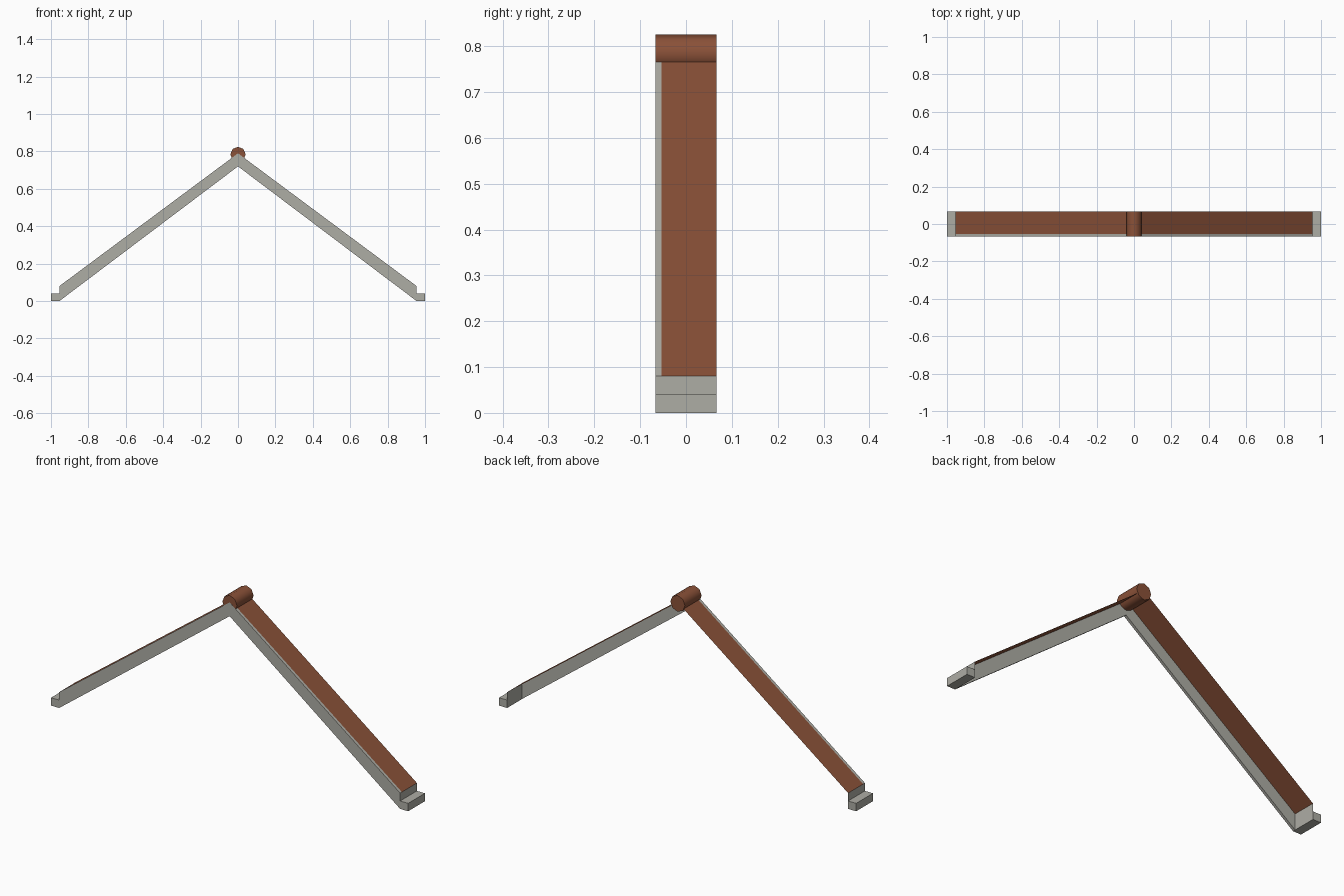
import bpy, bmesh, math

if "Cube" in bpy.data.objects:
    bpy.data.objects.remove(bpy.data.objects["Cube"])

Y0, Y1, TRIM = -0.067, 0.067, 0.014   # front, back, trim thickness
XE, ZE, PEAK = 0.955, 0.08, 0.79      # eave x, eave top z, ridge z


def material(name, rgb):
    m = bpy.data.materials.new(name)
    lin = [(c / 255 / 12.92) if c < 10 else ((c / 255 + 0.055) / 1.055) ** 2.4 for c in rgb]
    m.diffuse_color = (*lin, 1)
    m.use_nodes = True
    m.node_tree.nodes["Principled BSDF"].inputs["Base Color"].default_value = m.diffuse_color
    return m


grey = material("trim_grey", (174, 173, 165))
brown = material("roof_brown", (138, 81, 56))


def prism(name, profile, y0, y1, mat):
    """Extrude an x-z profile along y; returns the object."""
    bm = bmesh.new()
    f = bm.faces.new([bm.verts.new((x, y0, z)) for x, z in profile])
    r = bmesh.ops.extrude_face_region(bm, geom=[f])
    vs = [v for v in r["geom"] if isinstance(v, bmesh.types.BMVert)]
    bmesh.ops.translate(bm, verts=vs, vec=(0, y1 - y0, 0))
    bmesh.ops.recalc_face_normals(bm, faces=bm.faces)
    return finish(name, bm, mat)


def sheet(name, a, b, y0, y1, mat):
    """Single plane spanning two x-z points, stretched along y."""
    bm = bmesh.new()
    pts = [(a[0], y0, a[1]), (b[0], y0, b[1]), (b[0], y1, b[1]), (a[0], y1, a[1])]
    bm.faces.new([bm.verts.new(p) for p in pts])
    return finish(name, bm, mat)


def finish(name, bm, mat):
    me = bpy.data.meshes.new(name)
    bm.to_mesh(me)
    bm.free()
    me.materials.append(mat)
    ob = bpy.data.objects.new(name, me)
    bpy.context.collection.objects.link(ob)
    return ob


# gable trim board across the front
prism("gable_trim", [(-XE, 0), (-XE, ZE), (0, PEAK), (XE, ZE), (XE, 0), (0, 0.72)],
      Y0, Y0 + TRIM, grey)

for side, s in (("left", -1), ("right", 1)):
    # thin roof slope; point order keeps the normal facing up
    pts = [(0, PEAK), (s * XE, ZE)]
    if s < 0:
        pts.reverse()
    sheet(side + "_roof_slope", *pts, Y0 + TRIM, Y1, brown)
    # eave board closing the lower end
    pts = [(s * XE, 0), (s * XE, ZE)]
    if s > 0:
        pts.reverse()
    sheet(side + "_eave_board", *pts, Y0 + TRIM, Y1, grey)
    # gutter block
    prism(side + "_gutter", [(s * XE, 0), (s, 0), (s, 0.04), (s * XE, 0.04)], Y0, Y1, grey)

# eight-sided ridge cap
R = 0.041
ridge = prism("ridge_cap", [(R * math.sin(i * math.pi / 4), 0.784 + R * math.cos(i * math.pi / 4))
                            for i in range(8)], Y0 + 0.0005, Y1, brown)
bpy.context.view_layer.objects.active = ridge
ridge.select_set(True)
bpy.ops.object.shade_smooth_by_angle(angle=math.radians(50))
